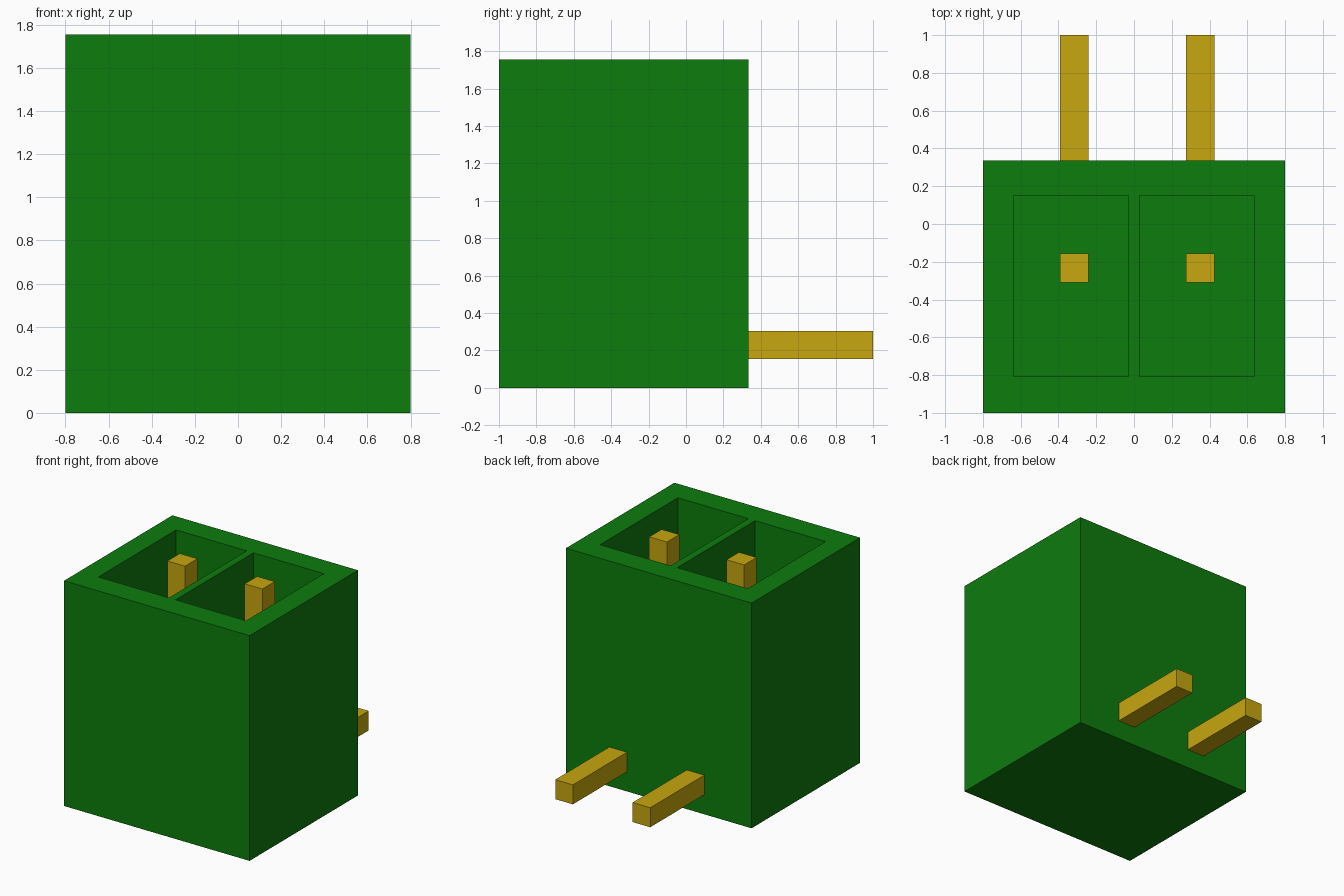
import bpy

cube = bpy.data.objects.get("Cube")
if cube:
    bpy.data.objects.remove(cube, do_unlink=True)


def material(name, rgb):
    mat = bpy.data.materials.new(name)
    mat.use_nodes = True
    mat.diffuse_color = (*rgb, 1)
    mat.node_tree.nodes["Principled BSDF"].inputs["Base Color"].default_value = (*rgb, 1)
    return mat


def prism(name, profile, axis, start, end, mat):
    """Extrude a closed 2D profile along x (profile in y, z) or z (profile in x, y)."""
    def place(p, d):
        return (d, p[0], p[1]) if axis == "x" else (p[0], p[1], d)
    n = len(profile)
    verts = [place(p, d) for d in (start, end) for p in profile]
    faces = [tuple(reversed(range(n))), tuple(range(n, 2 * n))]
    faces += [(i, (i + 1) % n, (i + 1) % n + n, i + n) for i in range(n)]
    mesh = bpy.data.meshes.new(name)
    mesh.from_pydata(verts, [], faces)
    mesh.materials.append(mat)
    obj = bpy.data.objects.new(name, mesh)
    bpy.context.collection.objects.link(obj)
    return obj


def rect(x0, x1, y0, y1):
    return [(x0, y0), (x1, y0), (x1, y1), (x0, y1)]


green = material("green plastic", (0.004, 0.2, 0.004))
gold = material("gold metal", (0.57, 0.385, 0.0045))

TOP = 1.755
FLOOR = 0.45

# Housing block with two open pockets
housing = prism("housing", rect(-0.8, 0.8, -1, 0.335), "z", 0, TOP, green)
for x0, x1 in ((-0.638, -0.03), (0.028, 0.636)):
    cutter = prism("pocket_cutter", rect(x0, x1, -0.808, 0.15), "z", FLOOR, TOP + 0.2, green)
    cutter.hide_render = True
    cut = housing.modifiers.new("pocket", "BOOLEAN")
    cut.operation = "DIFFERENCE"
    cut.solver = "EXACT"
    cut.object = cutter
    bpy.context.view_layer.objects.active = housing
    bpy.ops.object.modifier_apply(modifier=cut.name)
    bpy.data.objects.remove(cutter, do_unlink=True)

# Bent pins: upright in the pocket, then out through the back
bend = [(-0.31, 0.153), (1, 0.153), (1, 0.305), (-0.157, 0.305),
        (-0.157, TOP), (-0.31, TOP)]
for name, x0 in (("right_pin", -0.392), ("left_pin", 0.275)):
    prism(name, bend, "x", x0, x0 + 0.152, gold)
